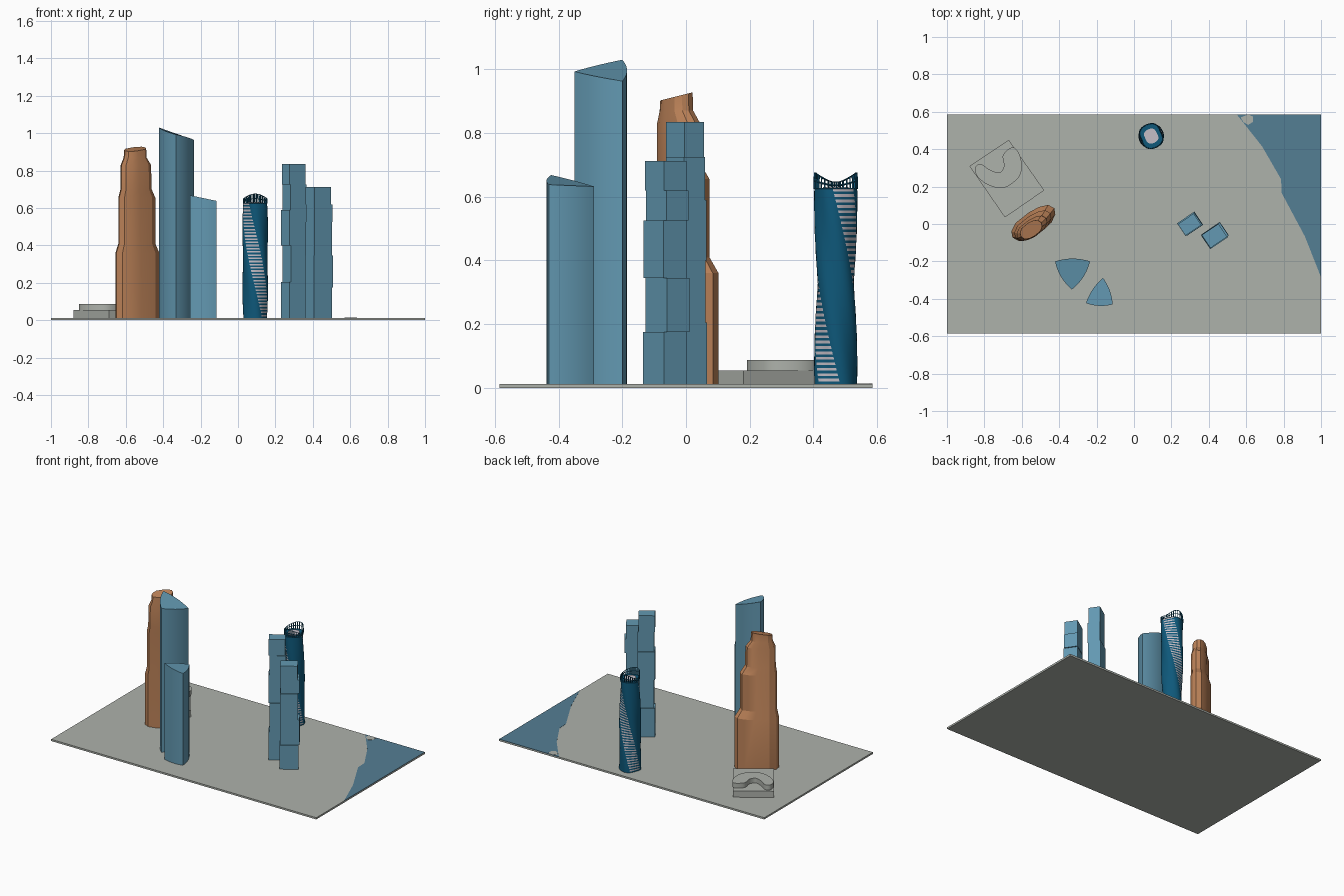
import bpy, bmesh, math
from mathutils import Vector, Matrix

if "Cube" in bpy.data.objects:
    bpy.data.objects.remove(bpy.data.objects["Cube"], do_unlink=True)


def material(name, srgb):
    lin = [((c / 255 + 0.055) / 1.055) ** 2.4 for c in srgb] + [1]
    m = bpy.data.materials.new(name)
    m.use_nodes = True
    m.diffuse_color = lin
    node = next(n for n in m.node_tree.nodes if n.type == 'BSDF_PRINCIPLED')
    node.inputs["Base Color"].default_value = lin
    return m


STONE = material("pale stone", (174, 178, 171))
WATER = material("water blue", (84, 126, 148))
GLASS = material("glass blue", (99, 153, 178))
BRONZE = material("bronze", (188, 130, 88))
NAVY = material("deep blue", (14, 88, 122))
SLAT = material("pale slat", (196, 190, 198))
GROUND = 0.012


def finish(name, bm, mats, smooth=None):
    bmesh.ops.recalc_face_normals(bm, faces=bm.faces)
    me = bpy.data.meshes.new(name)
    bm.to_mesh(me)
    bm.free()
    for m in mats:
        me.materials.append(m)
    ob = bpy.data.objects.new(name, me)
    bpy.context.collection.objects.link(ob)
    if smooth:
        bpy.ops.object.select_all(action='DESELECT')
        ob.select_set(True)
        bpy.context.view_layer.objects.active = ob
        bpy.ops.object.shade_smooth_by_angle(angle=math.radians(smooth))
    return ob


def loft(name, rings, mats, smooth=None, rule=None, caps=True):
    """Skin equal-length rings of points; rule(row, column) picks a material."""
    bm = bmesh.new()
    rows = [[bm.verts.new(p) for p in ring] for ring in rings]
    n = len(rows[0])
    for r, (a, b) in enumerate(zip(rows, rows[1:])):
        for i in range(n):
            j = (i + 1) % n
            f = bm.faces.new((a[i], a[j], b[j], b[i]))
            f.material_index = rule(r, i) if rule else 0
    if caps:
        bm.faces.new(rows[0])
        bm.faces.new(rows[-1])
    return finish(name, bm, mats, smooth)


def slab(name, outline, z0, z1, mat, smooth=None):
    return loft(name, [[(x, y, z) for x, y in outline] for z in (z0, z1)], [mat], smooth)


def smooth_loop(pts, steps=6):
    """Closed Catmull-Rom curve through the points."""
    p, out = [Vector(q) for q in pts], []
    n = len(p)
    for i in range(n):
        a, b, c, d = p[i - 1], p[i], p[(i + 1) % n], p[(i + 2) % n]
        for k in range(steps):
            t = k / steps
            out.append(0.5 * (2 * b + (c - a) * t + (2 * a - 5 * b + 4 * c - d) * t ** 2
                              + (3 * b - a - 3 * c + d) * t ** 3))
    return out


# Ground, bay and islet
slab("ground", [(-1, -.585), (1, -.585), (1, .585), (-1, .585)], 0, GROUND, STONE)
slab("bay", [(1, -.285), (1, .585), (.55, .585), (.59, .535), (.685, .415),
             (.786, .24), (.79, .165), (.914, -.067)], GROUND - .002, GROUND + .001, WATER)
slab("islet", [(.57, .57), (.585, .545), (.61, .53), (.635, .545), (.637, .575), (.61, .585)],
     GROUND, GROUND + .002, STONE)

# Low podium with a bean-shaped hall
slab("podium", [(-.67, .45), (-.48, .18), (-.69, .035), (-.88, .31)], GROUND, .055, STONE)
bean = smooth_loop([(-.85, .3), (-.82, .32), (-.77, .29), (-.72, .275), (-.695, .31), (-.7, .37),
                    (-.645, .41), (-.605, .35), (-.61, .26), (-.69, .195), (-.77, .205), (-.835, .25)])
slab("podium_hall", bean, .055, .088, STONE, 40)

# Stepped bronze tower: (height, length scale, width scale, centre)
half = [(.137, 0), (.12, .034), (.075, .052), (.016, .06), (-.08, .054), (-.122, .03)]
plan = half + [(-u, -v) for u, v in half]
U, V = Vector((.82, .57)), Vector((-.57, .82))
tiers = [(GROUND, 1, 1, (-.538, .006)), (.36, 1, 1, (-.538, .006)),
         (.41, .84, .87, (-.541, -.008)), (.655, .84, .87, (-.541, -.008)),
         (.7, .7, .78, (-.545, -.022)), (.83, .68, .76, (-.546, -.023)),
         (.87, .5, .66, (-.55, -.03)), (.915, .48, .64, (-.55, -.03))]
rings = []
for z, su, sv, c in tiers:
    pts = [Vector(c) + U * u * su + V * v * sv for u, v in plan]
    tilt = .25 if z > .9 else 0
    rings.append([(p.x, p.y, z + tilt * (p.y - c[1])) for p in pts])
loft("stepped_tower", rings, [BRONZE], 20)


# Sail-shaped glass towers with bulging sides and sloping roofs
def sail_tower(name, corners, bulge):
    """corners hold x, y and roof height, listed counter-clockwise."""
    c = [Vector(p) for p in corners]
    top = []
    for a, b in zip(c, c[1:] + c[:1]):
        d = b - a
        out = Vector((d.y, -d.x, 0)).normalized()
        for k in range(10):
            t = k / 10
            top.append(a.lerp(b, t) + out * bulge * 4 * t * (1 - t))
    loft(name, [[(p.x, p.y, GROUND) for p in top], top], [GLASS], 30)


sail_tower("tall_sail_tower", [(-.422, -.2, 1.03), (-.332, -.35, .993), (-.235, -.2, .963)], .015)
sail_tower("short_sail_tower", [(-.257, -.423, .668), (-.114, -.43, .638), (-.166, -.288, .632)], .011)


# Towers of shifted stacked boxes
def box_tower(name, centre, boxes):
    """boxes hold top height, half length, half width and the shift along both axes."""
    bm = bmesh.new()
    turn = Matrix.Rotation(math.radians(34), 4, 'Z')
    z0 = GROUND
    for z1, hx, hy, dx, dy in boxes:
        m = (Matrix.Translation((*centre, 0)) @ turn
             @ Matrix.Translation((dx, dy, (z0 + z1) / 2))
             @ Matrix.Diagonal((2 * hx, 2 * hy, z1 - z0, 1)))
        bmesh.ops.create_cube(bm, size=1, matrix=m)
        z0 = z1
    finish(name, bm, [GLASS])


box_tower("rear_box_tower", (.297, -.003),
          [(.205, .056, .041, .004, .002), (.4, .052, .04, .007, -.002), (.59, .055, .04, .003, .003),
           (.725, .051, .039, .005, -.002), (.835, .051, .037, 0, 0)])
box_tower("front_box_tower", (.43, -.064),
          [(.175, .058, .044, 0, -.002), (.345, .06, .043, .006, .003), (.525, .056, .044, 0, -.002),
           (.62, .058, .042, .006, .002), (.713, .054, .042, 0, 0)])

# Twisted tower: navy shells with two slatted bands winding up between them
SIDES, ROWS, ROOF = 32, 72, .625


def twist_ring(z, scale=1, rim=None):
    pts = []
    for i in range(SIDES):
        f = 2 * math.pi * i / SIDES
        r = scale * .064 * (1 - .07 * math.cos(2 * f) - .05 * math.cos(4 * f))
        a = f + math.radians(341 - 217 * z)
        h = z if rim is None else z + rim * (1 - .4 * math.cos(2 * a))
        pts.append((.092 + r * math.cos(a), .47 + r * math.sin(a), h))
    return pts


def band(row, col):
    f = 2 * math.pi * (col + .5) / SIDES
    return 1 if math.cos(2 * f) > .25 and row % 2 else 0


levels = [GROUND + (ROOF - GROUND) * k / ROWS for k in range(ROWS + 1)]
loft("twisted_tower", [twist_ring(z) for z in levels], [NAVY, SLAT], 40, band)
slab("twisted_tower_roof", [p[:2] for p in twist_ring(ROOF, .6)], ROOF, ROOF + .006, SLAT)
crown = loft("twisted_tower_crown", [twist_ring(ROOF), twist_ring(ROOF, 1, .018),
                                     twist_ring(ROOF, .98, .037)], [NAVY], None, None, False)
lattice = crown.modifiers.new("lattice", 'WIREFRAME')
lattice.thickness = .005
